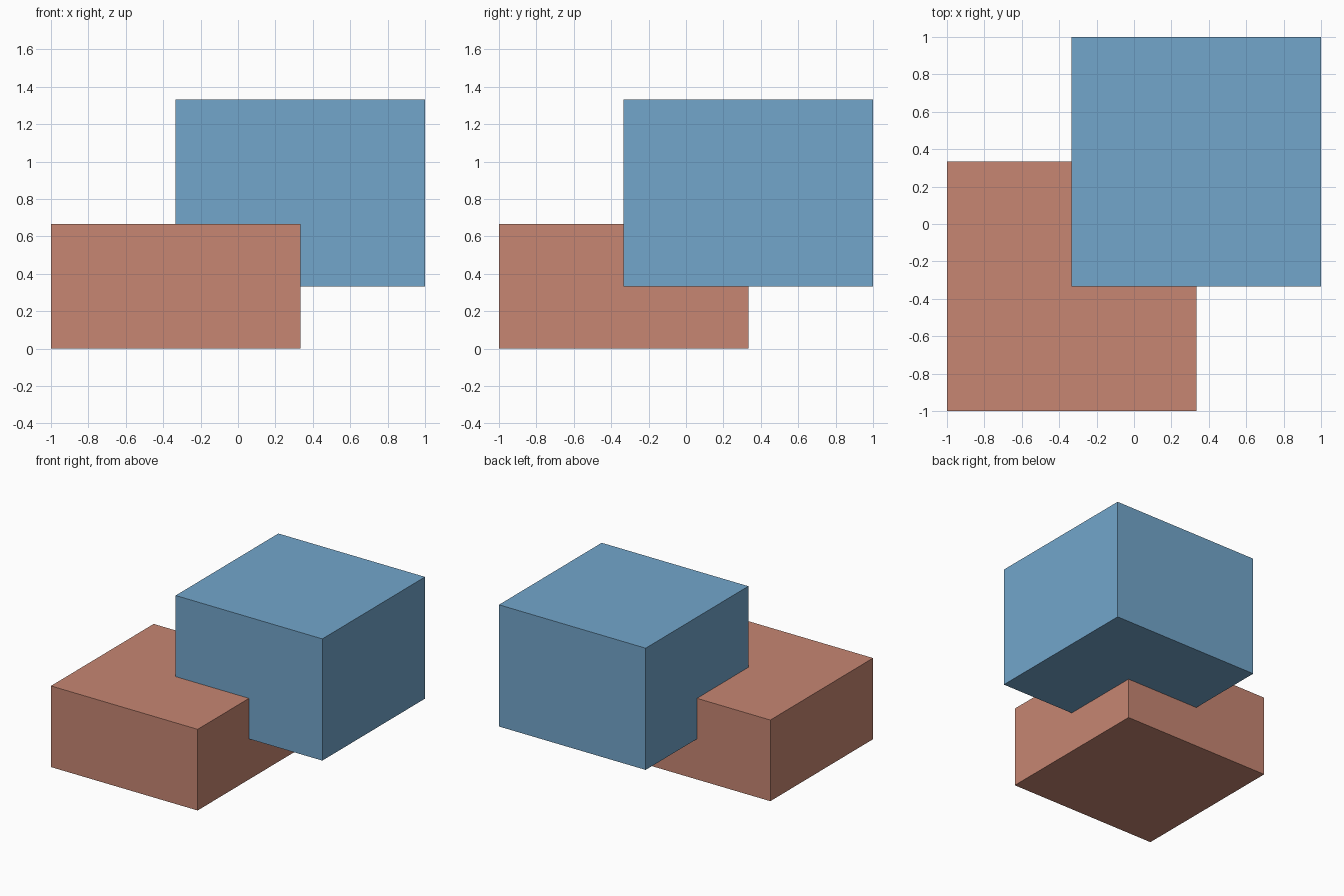
import bpy

if "Cube" in bpy.data.objects:
    bpy.data.objects.remove(bpy.data.objects["Cube"])


def box(name, lo, hi, color):
    """Axis-aligned block between two opposite corners."""
    centre = [(a + b) / 2 for a, b in zip(lo, hi)]
    bpy.ops.mesh.primitive_cube_add(size=1, location=centre)
    obj = bpy.context.object
    obj.name = name
    obj.scale = [b - a for a, b in zip(lo, hi)]
    bpy.ops.object.transform_apply(location=False, rotation=False, scale=True)
    mat = bpy.data.materials.new(name + "_color")
    mat.diffuse_color = color
    mat.use_nodes = True
    mat.node_tree.nodes["Principled BSDF"].inputs["Base Color"].default_value = mat.diffuse_color
    obj.data.materials.append(mat)
    return obj


T = 1 / 3

# Low block at the front left
box("lower_block", (-1, -1, 0), (T, T, 2 * T), (0.57, 0.24, 0.17, 1))

# Taller raised block at the back right, overlapping the low one
box("upper_block", (-T, -T, T), (1, 1, 4 * T), (0.17, 0.38, 0.60, 1))
